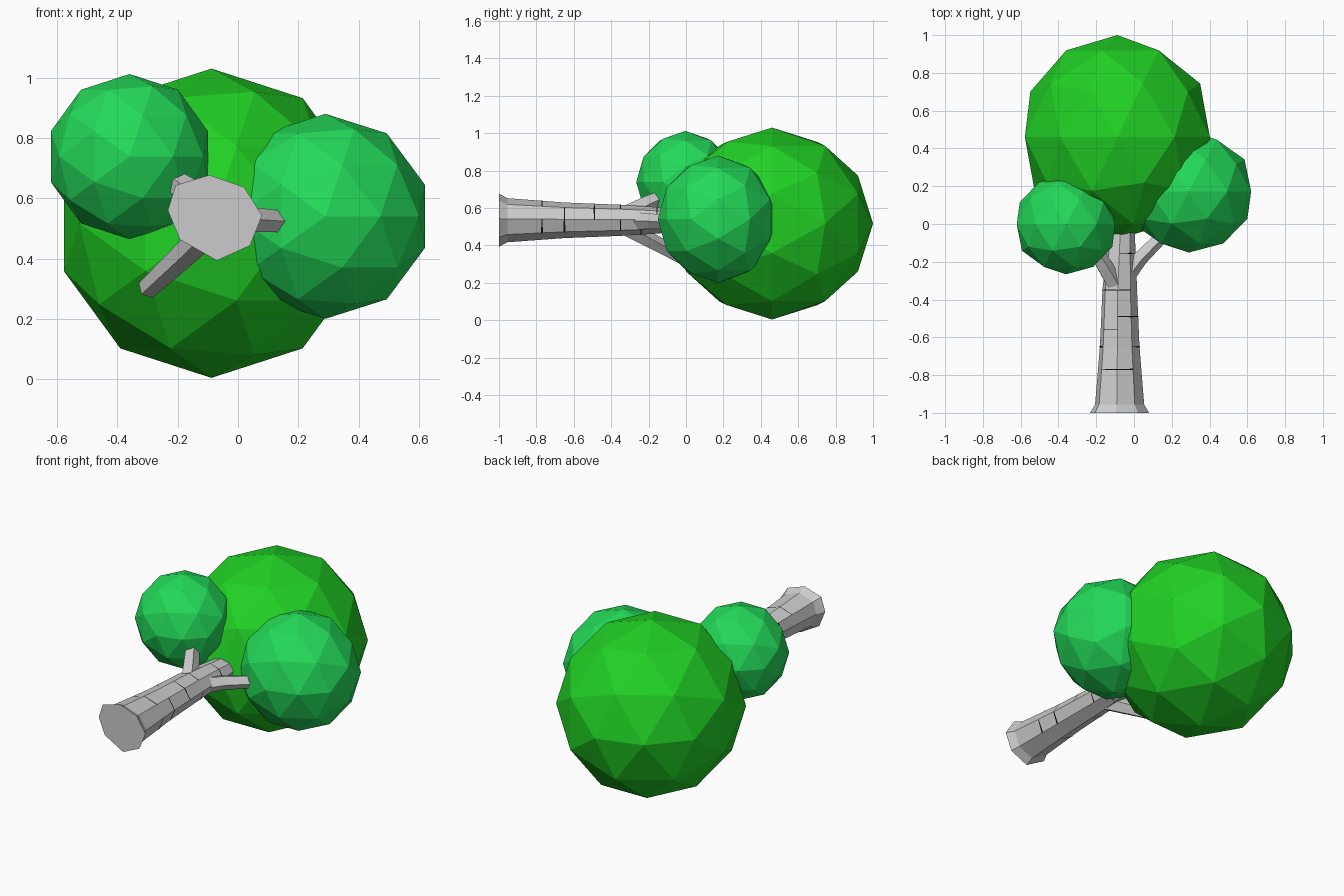
import bpy, bmesh
from mathutils import Vector, Matrix

if "Cube" in bpy.data.objects:
    bpy.data.objects.remove(bpy.data.objects["Cube"])


def material(name, color):
    m = bpy.data.materials.new(name)
    m.diffuse_color = (*color, 1)
    m.use_nodes = True
    m.node_tree.nodes["Principled BSDF"].inputs["Base Color"].default_value = m.diffuse_color
    return m


def finish(bm, name, mat=None):
    bmesh.ops.recalc_face_normals(bm, faces=bm.faces)
    me = bpy.data.meshes.new(name)
    bm.to_mesh(me)
    bm.free()
    ob = bpy.data.objects.new(name, me)
    bpy.context.collection.objects.link(ob)
    if mat:
        me.materials.append(mat)
    return ob


def skin(name, rings):
    # closed tube through matching rings of points
    bm = bmesh.new()
    loops = [[bm.verts.new(p) for p in r] for r in rings]
    n = len(loops[0])
    for a, b in zip(loops, loops[1:]):
        for i in range(n):
            j = (i + 1) % n
            bm.faces.new((a[i], a[j], b[j], b[i]))
    bm.faces.new(loops[0])
    bm.faces.new(loops[-1])
    return finish(bm, name)


# Foliage: faceted balls with their pole along y
leaf = material("leaf_green", (0.015, 0.64, 0.018))
leaf_light = material("leaf_light_green", (0.017, 0.7, 0.1))
to_y = Matrix(((-1, 0, 0), (0, 0, 1), (0, 1, 0))).to_4x4()
for name, loc, radii, mat in [
    ("main_foliage", (-0.088, 0.46, 0.517), (0.515, 0.54, 0.513), leaf),
    ("right_foliage", (0.29, 0.172, 0.54), (0.347, 0.323, 0.34), leaf_light),
    ("left_foliage", (-0.36, -0.003, 0.738), (0.274, 0.263, 0.274), leaf_light),
]:
    bm = bmesh.new()
    bmesh.ops.create_icosphere(bm, subdivisions=2, radius=1,
                               matrix=Matrix.Translation(loc) @ Matrix.Diagonal((*radii, 1)) @ to_y)
    finish(bm, name, mat)

# Trunk: uneven octagon, flared at the foot
OCT = [(-0.095, 0.677), (0.02, 0.637), (0.08, 0.543), (0.04, 0.443),
       (-0.07, 0.393), (-0.193, 0.463), (-0.233, 0.56), (-0.207, 0.643)]
STEPS = [(-1, 1), (-0.955, 0.83), (-0.65, 0.67), (-0.35, 0.585), (-0.2, 0.52), (0.1, 0.36)]


def trunk_point(i, y, grow=1.0):
    for (y0, s0), (y1, s1) in zip(STEPS, STEPS[1:]):
        if y <= y1:
            s = s0 + (s1 - s0) * (y - y0) / (y1 - y0)
            break
    x, z = OCT[i % 8]
    cx = -0.074 + 0.012 * max(0, y + 0.35) / 0.35
    return Vector((cx + (x + 0.074) * s * grow, y, 0.533 + (z - 0.533) * s * grow))


skin("trunk", [[trunk_point(i, y) for i in range(8)] for y, s in STEPS])

# Branches: five-sided tapering tubes
for name, path in [
    ("left_branch", [((-0.09, -0.34, 0.56), 0.05), ((-0.16, -0.22, 0.62), 0.045), ((-0.26, -0.06, 0.69), 0.035)]),
    ("right_branch", [((-0.04, -0.27, 0.53), 0.05), ((0.03, -0.18, 0.53), 0.043), ((0.18, -0.03, 0.52), 0.036)]),
    ("lower_branch", [((-0.09, -0.33, 0.50), 0.05), ((-0.16, -0.2, 0.43), 0.045), ((-0.3, 0.04, 0.3), 0.035)]),
]:
    axis = (Vector(path[-1][0]) - Vector(path[0][0])).normalized()
    side = axis.cross(Vector((0, 0, 1))).normalized()
    rings = []
    for p, r in path:
        rings.append([Vector(p) + Matrix.Rotation(k * 6.28319 / 5, 3, axis) @ side * r for k in range(5)])
    skin(name, rings)

# Bark marks: thin dark tapered strips (y, first corner, last corner, width)
bark = material("bark_mark", (0.005, 0.005, 0.005))
bm = bmesh.new()
for y, a, b, w in [(-0.77, 7, 9, 0.008), (-0.77, 2, 3, 0.011), (-0.65, 1, 3, 0.011),
                   (-0.65, 5, 7, 0.01), (-0.49, 0, 2, 0.008), (-0.56, 7, 8, 0.005),
                   (-0.35, 6, 9, 0.006), (-0.35, 2, 3, 0.008), (-0.24, 2, 4, 0.007),
                   (-0.155, 0, 3, 0.006), (-0.72, 4, 5, 0.01), (-0.45, 4, 6, 0.009)]:
    pairs = []
    for i in range(a, b + 1):
        h = w * (0.35 if i == a else 0.6 + 0.4 * (i % 2))
        pairs.append([bm.verts.new(trunk_point(i, y + d, 1.012)) for d in (-h / 2, h / 2)])
    for p, q in zip(pairs, pairs[1:]):
        bm.faces.new((p[0], q[0], q[1], p[1]))
finish(bm, "bark_marks", bark)
